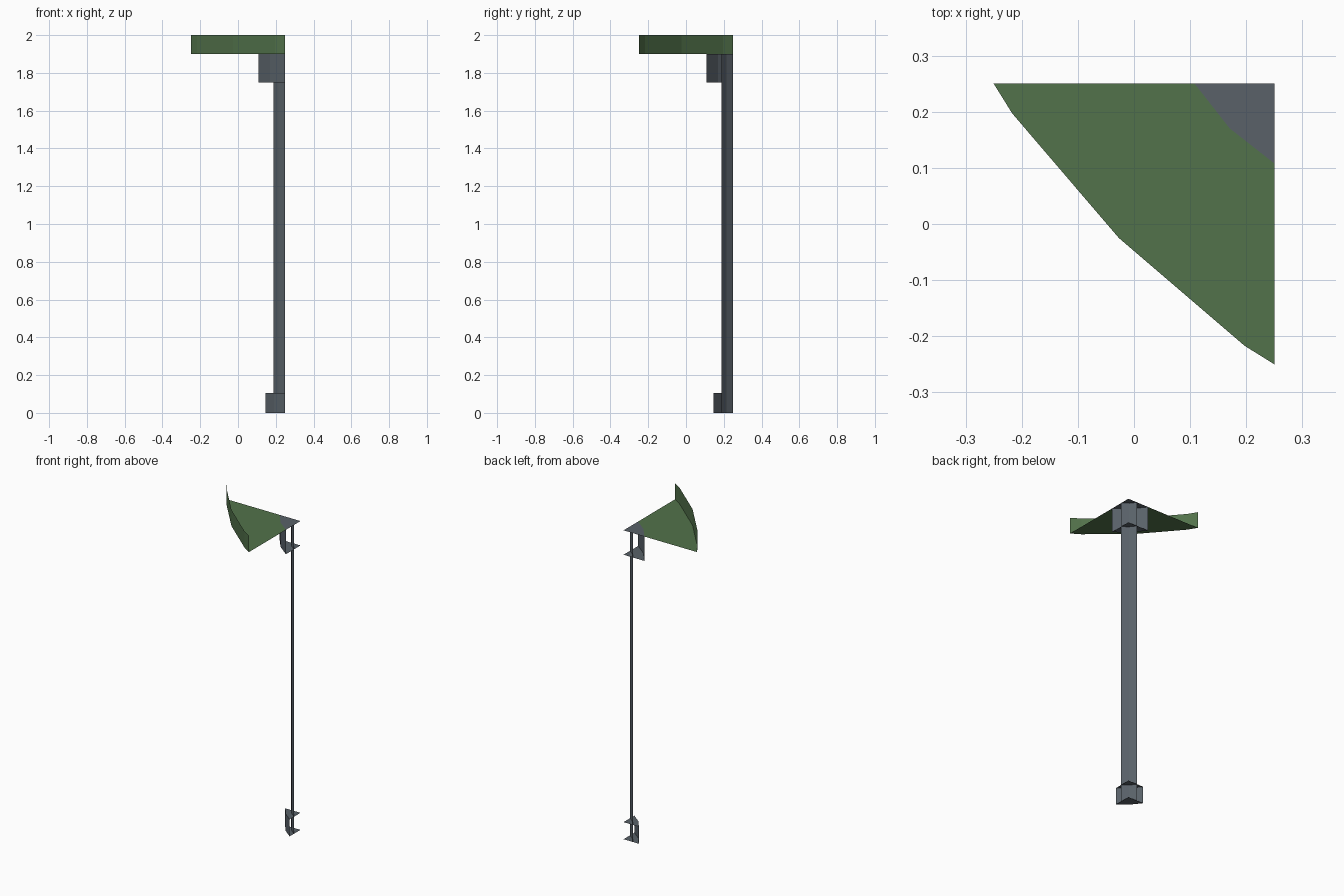
import bpy

if "Cube" in bpy.data.objects:
    bpy.data.objects.remove(bpy.data.objects["Cube"])

CORNER = 0.25  # the open quarter column is centred on this x and y


def material(name, color):
    mat = bpy.data.materials.new(name)
    mat.diffuse_color = color
    mat.use_nodes = True
    mat.node_tree.nodes["Principled BSDF"].inputs["Base Color"].default_value = mat.diffuse_color
    return mat


GREEN = material("green", (0.085, 0.17, 0.07, 1))
GREY = material("slate_grey", (0.10, 0.12, 0.14, 1))


def quarter(r, k=0.56):
    """Faceted quarter outline, counter-clockwise around the corner."""
    c = CORNER
    return [(c - r, c), (c - r * k, c - r * k), (c, c - r)]


def shell(name, outline, z0, z1, mat, top=False, bottom=False, inner=None):
    """Open wall along an outline with optional end plates."""
    n = len(outline)
    verts = [(x, y, z0) for x, y in outline] + [(x, y, z1) for x, y in outline]
    faces = [(i, i + 1, n + i + 1, n + i) for i in range(n - 1)]
    inner = inner or [(CORNER, CORNER)]
    for wanted, z, start in ((bottom, z0, 0), (top, z1, n)):
        if wanted:
            first = len(verts)
            verts += [(x, y, z) for x, y in reversed(inner)]
            plate = list(range(start, start + n)) + list(range(first, len(verts)))
            faces.append(plate[::-1] if z == z0 else plate)
    mesh = bpy.data.meshes.new(name)
    mesh.from_pydata(verts, [], faces)
    mesh.materials.append(mat)
    obj = bpy.data.objects.new(name, mesh)
    bpy.context.collection.objects.link(obj)
    return obj


# Column: foot, shaft and capital
shell("foot", quarter(0.105), 0, 0.105, GREY, top=True, bottom=True)
shell("shaft", quarter(0.063), 0, 1.9, GREY)
shell("capital", quarter(0.142), 1.75, 1.9, GREY, top=True, bottom=True)

# Green tray: floor around the capital with a raised outer rim
tray = [(-0.25, 0.25), (-0.217, 0.197), (-0.027, -0.025),
        (0.197, -0.217), (0.25, -0.25)]
shell("tray", tray, 1.9, 2.0, GREEN, bottom=True, inner=quarter(0.142))
